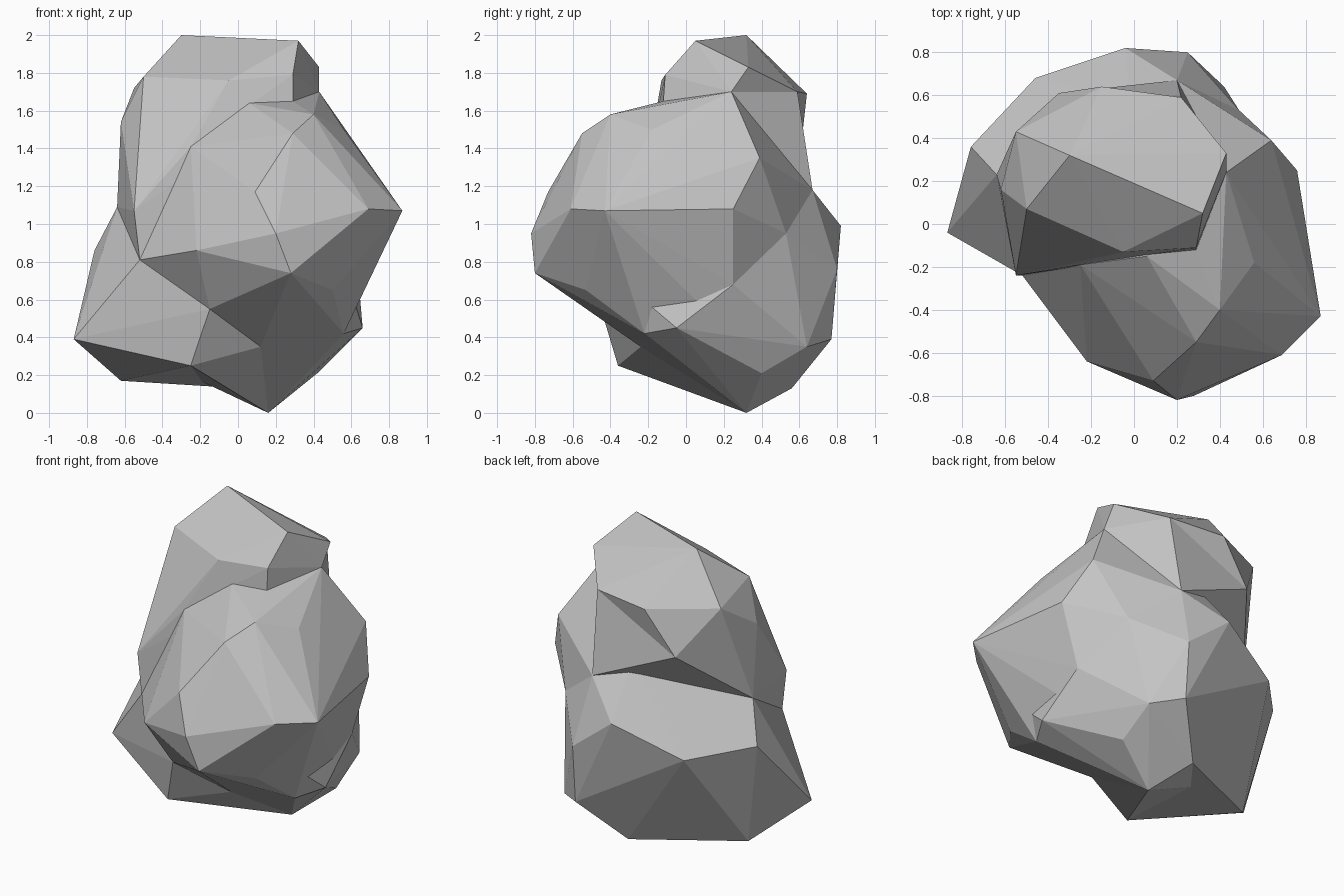
import bpy
import bmesh

# Remove the default object only
default_object = bpy.data.objects.get("Cube")
if default_object:
    bpy.data.objects.remove(default_object, do_unlink=True)

# One plain stone colour
stone_grey = bpy.data.materials.new("stone_grey")
stone_grey.use_nodes = True
stone_colour = (.55, .55, .55, 1)
stone_grey.diffuse_color = stone_colour
for node in stone_grey.node_tree.nodes:
    if node.type == "BSDF_PRINCIPLED":
        node.inputs["Base Color"].default_value = stone_colour
        node.inputs["Roughness"].default_value = .9


def make_boulder(name, corners):
    """Chisel one flat-faced convex boulder around its corner points."""
    mesh = bpy.data.meshes.new(name)
    bm = bmesh.new()
    for corner in corners:
        bm.verts.new(corner)
    bmesh.ops.convex_hull(bm, input=list(bm.verts))
    buried = [vert for vert in bm.verts if not vert.link_faces]
    bmesh.ops.delete(bm, geom=buried, context="VERTS")
    bmesh.ops.recalc_face_normals(bm, faces=list(bm.faces))
    bm.to_mesh(mesh)
    bm.free()
    mesh.materials.append(stone_grey)
    boulder = bpy.data.objects.new(name, mesh)
    bpy.context.scene.collection.objects.link(boulder)
    return boulder


# Seam corners where neighbouring boulders meet
left_brow = (-.52, -.24, .81)
left_ridge = (-.64, .23, 1.09)
front_groove = (-.25, -.19, 1.41)
crown_corner = (.29, -.12, 1.65)
crown_side = (.43, .24, 1.7)
crown_back = (.22, .59, 1.7)
crown_tail = (-.35, .61, 1.42)
back_shoulder = (.2, .67, 1.18)
side_shoulder = (.49, .53, .95)
side_waist = (.64, .25, .68)
ledge_tip = (.61, -.24, .61)
ledge_back = (.61, .12, .53)
front_waist = (-.15, -.45, .55)
under_front = (.12, -.24, .35)
front_keel = (.56, -.22, .42)
front_foot = (-.25, -.36, .25)
foot_notch = (-.2, .29, .17)
lowest_tip = (.16, .32, 0)
low_back = (.02, .56, .13)
back_bulge = (-.04, .82, .99)
back_belly = (.25, .8, .76)
back_heel = (.25, .77, .39)
back_neck = (-.02, .57, 1.3)

# Upper boulder, leaning over the back
make_boulder("upper_boulder", [
    left_brow, left_ridge, front_groove, crown_corner, crown_side,
    crown_back, crown_tail,
    (-.3, .32, 2), (.32, .05, 1.97), (.43, .33, 1.83), (-.5, .07, 1.78),
    (-.55, .43, 1.72), (-.15, .64, 1.69), (.29, -.11, 1.79),
    (-.05, -.13, 1.76), (-.62, .16, 1.54), (-.55, -.24, 1.07),
])

# Neck filling the hollow beneath the upper boulder
make_boulder("neck_boulder", [
    crown_side, crown_back, crown_tail, back_shoulder, back_neck, left_ridge,
])

# Large bulging boulder at the front
make_boulder("front_boulder", [
    left_brow, front_groove, crown_corner, crown_side, back_shoulder,
    side_shoulder, side_waist, ledge_tip, ledge_back, front_waist,
    under_front, front_keel,
    (.87, -.43, 1.07), (.69, -.61, 1.08), (.28, -.8, .74),
    (.2, -.82, .95), (.09, -.73, 1.17), (-.22, -.64, .86),
    (.29, -.55, 1.48), (.4, -.4, 1.58), (.56, -.18, 1.5),
    (.06, -.15, 1.64), (.64, .39, 1.35), (.76, .25, 1.08),
    (.5, -.53, .65),
])

# Base boulder under the overhang, with a small side ledge
make_boulder("base_boulder", [
    back_shoulder, side_shoulder, side_waist, ledge_tip, ledge_back,
    under_front, front_keel, foot_notch, lowest_tip, low_back,
    back_bulge, back_belly, back_heel, back_neck,
    (.42, .64, .35), (.42, .4, .21), (.66, -.05, .45),
])

# Toe joining the foot to the underside of the front
make_boulder("toe_boulder", [
    front_waist, under_front, front_foot, foot_notch, lowest_tip,
])

# Wedge-shaped boulder spreading out at the foot
make_boulder("foot_boulder", [
    left_brow, left_ridge, front_waist, front_foot, foot_notch, low_back,
    back_shoulder, back_bulge, back_belly, back_heel, back_neck,
    (-.87, -.04, .39), (-.62, .25, .17), (-.76, .36, .86),
    (-.46, .68, .81),
])
